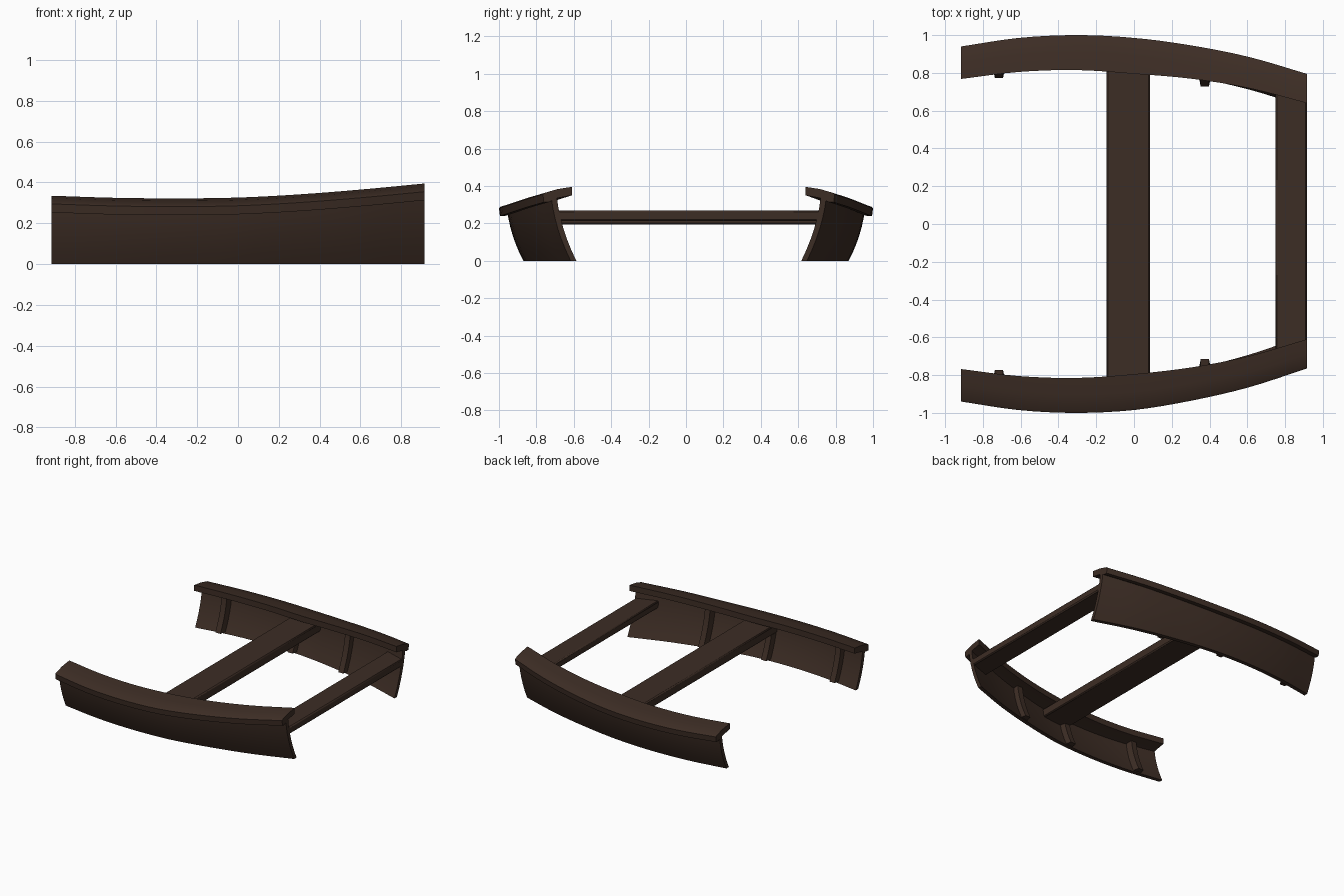
import bpy
import bmesh
import math

if "Cube" in bpy.data.objects:
    bpy.data.objects.remove(bpy.data.objects["Cube"], do_unlink=True)

wood = bpy.data.materials.new("dark_brown_wood")
wood.use_nodes = True
brown = (0.046, 0.026, 0.018, 1)
wood.diffuse_color = brown
bsdf = next(n for n in wood.node_tree.nodes if n.type == "BSDF_PRINCIPLED")
bsdf.inputs["Base Color"].default_value = brown

END = 0.915
# Values at evenly spaced stations from one end of the hull to the other
OUTER = [0.94, 0.985, 1.0, 0.985, 0.94, 0.874, 0.78]
WIDTH = [0.172, 0.18, 0.185, 0.19, 0.176, 0.165, 0.155]
TOP = [0.335, 0.325, 0.322, 0.326, 0.342, 0.366, 0.395]


def sample(values, x):
    """Smooth interpolation of station values."""
    last = len(values) - 1
    t = (x + END) / (2 * END) * last
    i = max(0, min(int(t), last - 1))
    f = t - i
    b, c = values[i], values[i + 1]
    a = values[i - 1] if i > 0 else 2 * b - c
    d = values[i + 2] if i + 2 <= last else 2 * c - b
    return b + f / 2 * (c - a + f * (2*a - 5*b + 4*c - d + f * (3*(b - c) + d - a)))


def drift(x):
    return 0.015 * max(0, x) / END


def hull_y(x, z):
    """Outer face of the flared hull side."""
    height = sample(TOP, x) - 0.06
    u = 1 - z / height
    flare = 0.085 + 0.02 * max(0, x)
    return sample(OUTER, x) - 0.045 - flare * (0.4 * u + 0.6 * u * u)


def finish(name, bm):
    bmesh.ops.recalc_face_normals(bm, faces=bm.faces)
    mesh = bpy.data.meshes.new(name)
    bm.to_mesh(mesh)
    bm.free()
    mesh.materials.append(wood)
    ob = bpy.data.objects.new(name, mesh)
    bpy.context.collection.objects.link(ob)
    bpy.ops.object.select_all(action="DESELECT")
    ob.select_set(True)
    bpy.context.view_layer.objects.active = ob
    bpy.ops.object.shade_smooth_by_angle(angle=math.radians(30))
    return ob


def loft(name, rings):
    """Closed solid through a list of rings of points."""
    bm = bmesh.new()
    loops = [[bm.verts.new(p) for p in ring] for ring in rings]
    n = len(loops[0])
    for a, b in zip(loops, loops[1:]):
        for i in range(n):
            j = (i + 1) % n
            bm.faces.new((a[i], a[j], b[j], b[i]))
    bm.faces.new(loops[0])
    bm.faces.new(loops[-1])
    return finish(name, bm)


def cap_profile(x):
    y, w, z = sample(OUTER, x), sample(WIDTH, x), sample(TOP, x)
    return [(y - w, z), (y - w * 0.5, z - 0.012), (y - 0.01, z - 0.032),
            (y, z - 0.04), (y - 0.005, z - 0.082), (y - 0.03, z - 0.082),
            (y - w * 0.5, z - 0.06), (y - w, z - 0.045)]


def plank_profile(x):
    height = sample(TOP, x) - 0.05
    zs = [height * k / 6 for k in range(7)]
    outside = [(hull_y(x, z), z) for z in zs]
    return outside + [(y - 0.03, z) for y, z in reversed(outside)]


stations = [-END + 2 * END * k / 24 for k in range(25)]

for label, side in (("left", 1), ("right", -1)):
    prefix = "back" if side > 0 else "front"
    # Gunwale cap and hull side
    for part, profile in (("gunwale_cap", cap_profile), ("hull_side", plank_profile)):
        loft(f"{prefix}_{part}", [[(x, side * y + drift(x), z) for y, z in profile(x)]
                                  for x in stations])
    # Curved ribs on the inside of the hull
    for number, rx in enumerate((-0.715, -0.11, 0.375)):
        top = sample(TOP, rx) - 0.05
        rings = []
        for k in range(8):
            z = 0.012 + (top - 0.012) * k / 7
            y = hull_y(rx, z) - 0.02
            rings.append([(rx + dx, side * (y - dy) + drift(rx), z)
                          for dx, dy in ((-0.032, 0), (-0.022, 0.054),
                                         (0.022, 0.054), (0.032, 0))])
        loft(f"{prefix}_rib_{number + 1}", rings)

# Cross benches, trimmed to the hull at both ends
for name, x0, x1, z0, z1 in (("middle_bench", -0.145, 0.085, 0.193, 0.262),
                             ("end_bench", 0.75, END, 0.212, 0.268)):
    rings = []
    for side in (-1, 1):
        rings.append([(x, side * (hull_y(x, z) - 0.015) + drift(x), z)
                      for x, z in ((x0, z0), (x1, z0), (x1, z1), (x0, z1))])
    bench = loft(name, rings)
    bevel = bench.modifiers.new("worn_edges", "BEVEL")
    bevel.width = 0.008
    bevel.segments = 1
